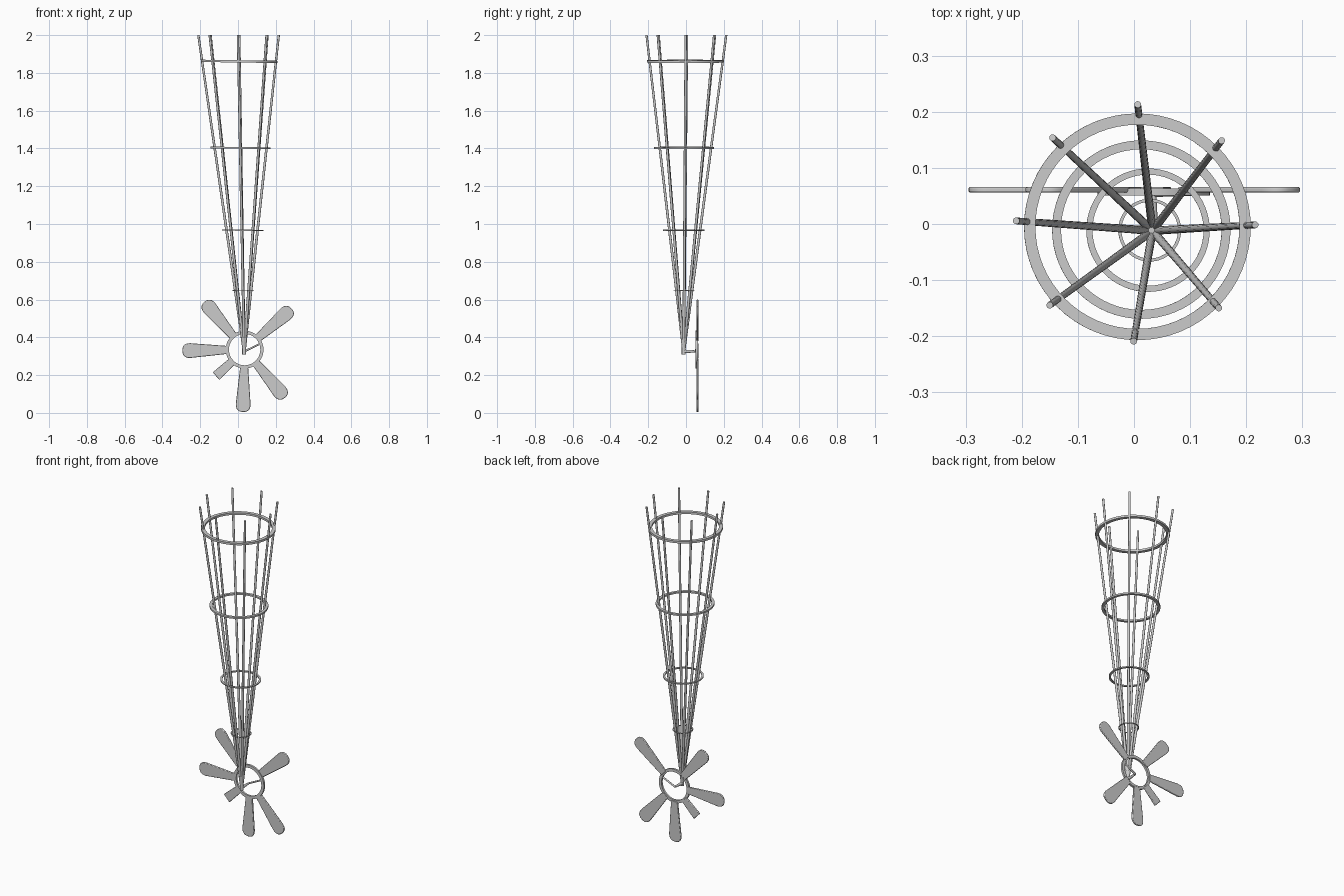
import bpy, bmesh, math
from mathutils import Vector, Matrix

if "Cube" in bpy.data.objects:
    bpy.data.objects.remove(bpy.data.objects["Cube"])

APEX = Vector((0.033, -0.012, 0.32))
HUB = Vector((0.035, 0, 0.335))


def finish(name, bm, smooth=True, bevel=0):
    bmesh.ops.recalc_face_normals(bm, faces=bm.faces)
    me = bpy.data.meshes.new(name)
    bm.to_mesh(me)
    bm.free()
    ob = bpy.data.objects.new(name, me)
    bpy.context.collection.objects.link(ob)
    if bevel:
        m = ob.modifiers.new("bevel", 'BEVEL')
        m.width, m.segments = bevel, 2
    if smooth:
        bpy.ops.object.select_all(action='DESELECT')
        ob.select_set(True)
        bpy.context.view_layer.objects.active = ob
        bpy.ops.object.shade_smooth_by_angle(angle=math.radians(40))
    return ob


def rod(name, a, b, r1, r2=None, sides=16):
    a, b = Vector(a), Vector(b)
    d = b - a
    bm = bmesh.new()
    bmesh.ops.create_cone(bm, cap_ends=True, segments=sides, radius1=r1,
                          radius2=r1 if r2 is None else r2, depth=d.length,
                          matrix=Matrix.Translation((a + b) / 2)
                          @ d.to_track_quat('Z', 'Y').to_matrix().to_4x4())
    return finish(name, bm)


def flat_ring(name, center, outer, inner, thick, rot):
    # rectangular section spun around the ring axis
    bm = bmesh.new()
    n, h = 64, thick / 2
    rows = []
    for i in range(n):
        a = 2 * math.pi * i / n
        rows.append([bm.verts.new((r * math.cos(a), r * math.sin(a), z))
                     for r, z in ((inner, -h), (outer, -h), (outer, h), (inner, h))])
    for i in range(n):
        p, q = rows[i], rows[(i + 1) % n]
        for k in range(4):
            bm.faces.new((p[k], p[(k + 1) % 4], q[(k + 1) % 4], q[k]))
    bm.transform(Matrix.Translation(center) @ rot)
    return finish(name, bm)


def petal(name, angle, length):
    # flat blade in the xz plane, widening outward, with a blunt rounded or snapped end
    pts = [(0.09, -0.021)]
    if length > 0.3:
        for i in range(13):
            t = -math.pi / 2 + math.pi * i / 12
            c, s = max(math.cos(t), 0), math.sin(t)
            pts.append((0.288 + (length - 0.288) * c ** 0.8,
                        math.copysign(0.039 * abs(s) ** 0.8, s)))
    else:
        pts += [(length, -0.027), (length, 0.027)]
    pts.append((0.09, 0.021))
    bm = bmesh.new()
    f = bm.faces.new([bm.verts.new((x, 0, z)) for x, z in pts])
    ext = bmesh.ops.extrude_face_region(bm, geom=[f])
    vs = [e for e in ext['geom'] if isinstance(e, bmesh.types.BMVert)]
    bmesh.ops.translate(bm, verts=vs, vec=(0, 0.01, 0))
    bm.transform(Matrix.Translation((HUB.x, 0.056, HUB.z))
                 @ Matrix.Rotation(-math.radians(angle), 4, 'Y'))
    return finish(name, bm, bevel=0.003)


# fan of eight stakes spreading from the foot
for i in range(8):
    a = math.pi / 4 * i - 0.017
    rod(f"stake_{i + 1}", APEX,
        (0.003 + 0.213 * math.cos(a), 0.002 + 0.211 * math.sin(a), 2.0), 0.0075, 0.006)

# gathered foot of the stakes
rod("foot_post", (0.033, -0.012, 0.31), (0.033, -0.012, 0.42), 0.0105)

# hoops
tilt = Matrix.Rotation(0.014, 4, 'Y')
for i, (x, y, z, r) in enumerate(((0.028, -0.011, 0.647, 0.056), (0.025, -0.011, 0.967, 0.11),
                                  (0.013, -0.01, 1.403, 0.159), (0.006, -0.005, 1.861, 0.202))):
    flat_ring(f"hoop_{i + 1}", (x, y, z), r, r * 0.9, r * 0.06, tilt)

# flower hub ring
flat_ring("flower_hub", (HUB.x, 0.057, HUB.z), 0.1, 0.083, 0.012, Matrix.Rotation(math.pi / 2, 4, 'X'))

# petals, the last one snapped short
for i, (ang, length) in enumerate(((130, 0.33), (41, 0.33), (181, 0.33), (268.5, 0.33),
                                   (-50, 0.332), (223, 0.206))):
    petal(f"petal_{i + 1}", ang, length)

# bent bracket joining foot and flower
elbow = (0.035, 0.053, 0.326)
rod("bracket_arm", (0.033, -0.012, 0.325), elbow, 0.010, 0.005)
rod("bracket_spoke", elbow, (0.121, 0.056, 0.368), 0.005)
